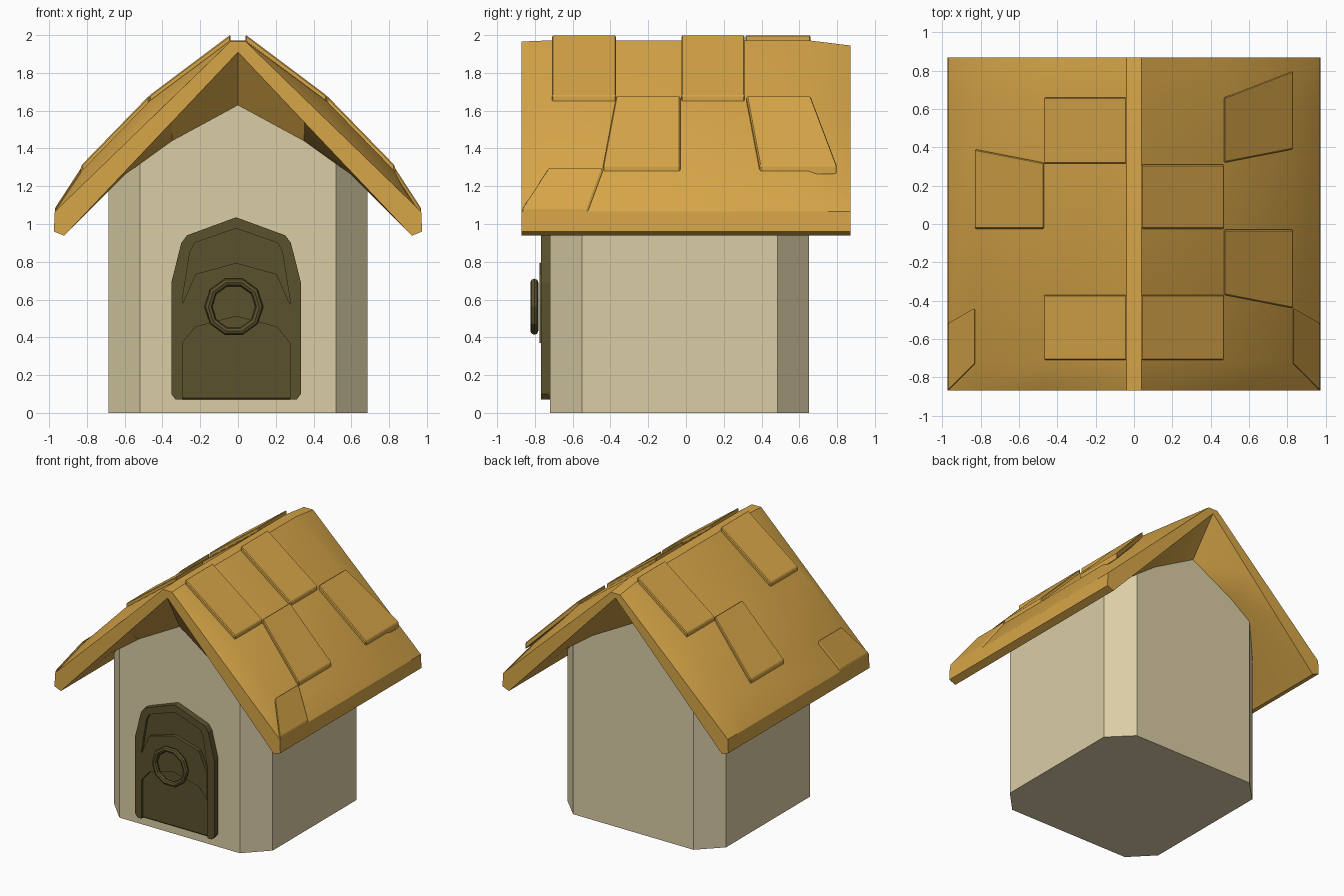
import bpy, bmesh, math

cube = bpy.data.objects.get("Cube")
if cube:
    bpy.data.objects.remove(cube, do_unlink=True)


def material(name, rgb):
    m = bpy.data.materials.new(name)
    m.use_nodes = True
    m.diffuse_color = (*rgb, 1)
    m.node_tree.nodes["Principled BSDF"].inputs["Base Color"].default_value = (*rgb, 1)
    return m


ROOF = material("honey_wood", (0.68, 0.38, 0.065))
WALL = material("cream_plaster", (0.70, 0.61, 0.38))
DOOR = material("dark_olive_wood", (0.105, 0.083, 0.027))


def loft(name, rings, mat, bevel=0.0, smooth=False):
    """Join equal closed rings of points with quads and cap both ends."""
    bm = bmesh.new()
    rows = [[bm.verts.new(p) for p in ring] for ring in rings]
    n = len(rows[0])
    for a, b in zip(rows, rows[1:]):
        for i in range(n):
            j = (i + 1) % n
            bm.faces.new((a[i], a[j], b[j], b[i]))
    bm.faces.new(rows[0])
    bm.faces.new(rows[-1])
    bmesh.ops.recalc_face_normals(bm, faces=bm.faces)
    mesh = bpy.data.meshes.new(name)
    bm.to_mesh(mesh)
    bm.free()
    mesh.materials.append(mat)
    ob = bpy.data.objects.new(name, mesh)
    bpy.context.collection.objects.link(ob)
    if bevel:
        mod = ob.modifiers.new("soft_edges", 'BEVEL')
        mod.width = bevel
        mod.segments = 1
    if smooth:
        bpy.ops.object.select_all(action='DESELECT')
        ob.select_set(True)
        bpy.context.view_layer.objects.active = ob
        bpy.ops.object.shade_smooth_by_angle(angle=math.radians(28))
    return ob


# Walls: chamfered plan whose top follows the gable, hidden inside the roof
def gable(x):
    return 1.72 - 0.6 * abs(x)


half = [(0, -0.72), (0.52, -0.72), (0.685, -0.55), (0.685, 0.485), (0.52, 0.65), (0, 0.65)]
plan = half + [(-x, y) for x, y in half[-2:0:-1]]
loft("walls", [[(x, y, 0) for x, y in plan],
               [(x, y, gable(x)) for x, y in plan]], WALL)

# Roof: bulged in the middle, straight at the gable ends, soffit dropping to the walls
BULGE = {0.04: 1.972, 0.47: 1.65, 0.83: 1.28, 0.97: 1.065}


def roof_ring(y, ridge, bulged):
    top = []
    for x, z in BULGE.items():
        straight = ridge + (1.065 - ridge) * (x - 0.04) / 0.93
        top.append((x, z if bulged else straight))
    eave = [(0.975, 0.96), (0.92, 0.938)]
    under = [(0.6, 1.26), (0.35, 1.44)] if bulged else [(0.6, 1.276), (0.35, 1.54)]
    right = top + eave + under
    apex = 1.63 if bulged else 1.91
    pts = right + [(0, apex)] + [(-x, z) for x, z in reversed(right)]
    return [(x, y, z) for x, z in pts]


loft("roof", [roof_ring(-0.87, 1.966, False), roof_ring(-0.72, 0, True),
              roof_ring(0.65, 0, True), roof_ring(0.87, 1.945, False)], ROOF, smooth=True)


# Shingles: thin plates lying on the roof slope
def shingle(name, side, x0, x1, upper, lower, thick=0.03):
    quad = [(x0, upper[0]), (x0, upper[1]), (x1, lower[1]), (x1, lower[0])]
    rings = [[(side * x, y, BULGE[x] + dz) for x, y in quad] for dz in (-0.02, thick)]
    loft(name, rings, ROOF, bevel=0.006)


for word, side, uppers, lowers in (
        ("left", 1, [(-0.71, -0.37), (-0.025, 0.31)],
         [((-0.37, -0.03), (-0.44, -0.03)), ((0.32, 0.66), (0.39, 0.80))]),
        ("right", -1, [(-0.71, -0.37), (0.315, 0.66)],
         [((-0.025, 0.32), (-0.025, 0.39))])):
    for i, span in enumerate(uppers):
        shingle(f"upper_shingle_{word}_{i + 1}", side, 0.04, 0.47, span, span)
    for i, (a, b) in enumerate(lowers):
        shingle(f"lower_shingle_{word}_{i + 1}", side, 0.47, 0.83, a, b)
    shingle(f"corner_shingle_{word}", side, 0.83, 0.97, (-0.73, -0.44), (-0.87, -0.52), 0.018)


# Door: recessed panel, arched frame, raised band and ring knocker
CX = -0.01


def mirrored(right):
    """Outline from right-hand points that start and end off the centre line."""
    return [(CX + x, z) for x, z in right] + [(CX - x, z) for x, z in reversed(right)]


def plate(name, outline, back, front, bevel=0.0):
    loft(name, [[(x, y, z) for x, z in outline] for y in (back, front)], DOOR, bevel)


outer = [(0.32, 0.07), (0.343, 0.1), (0.343, 0.69), (0.29, 0.9), (0.26, 0.94), (0.004, 1.034)]
inner = [(0.285, 0.07), (0.285, 0.1), (0.285, 0.6), (0.245, 0.85), (0.22, 0.9), (0.004, 0.975)]
plate("door_panel", mirrored(outer), -0.70, -0.748, 0.008)
arch = mirrored(outer) + list(reversed(mirrored(inner)))
plate("door_frame", arch, -0.73, -0.768)
band = [(0.285, 0.37), (0.285, 0.575), (0.215, 0.735), (0.004, 0.793)]
low = [(0.004, 0.51), (0.215, 0.455)]
plate("door_band", mirrored(low + band), -0.74, -0.775)

bpy.ops.mesh.primitive_torus_add(location=(-0.022, -0.803, 0.562), rotation=(math.pi / 2, 0, 0),
                                 major_segments=10, minor_segments=8,
                                 major_radius=0.135, minor_radius=0.021)
knocker = bpy.context.object
knocker.name = "ring_knocker"
knocker.data.materials.append(DOOR)
